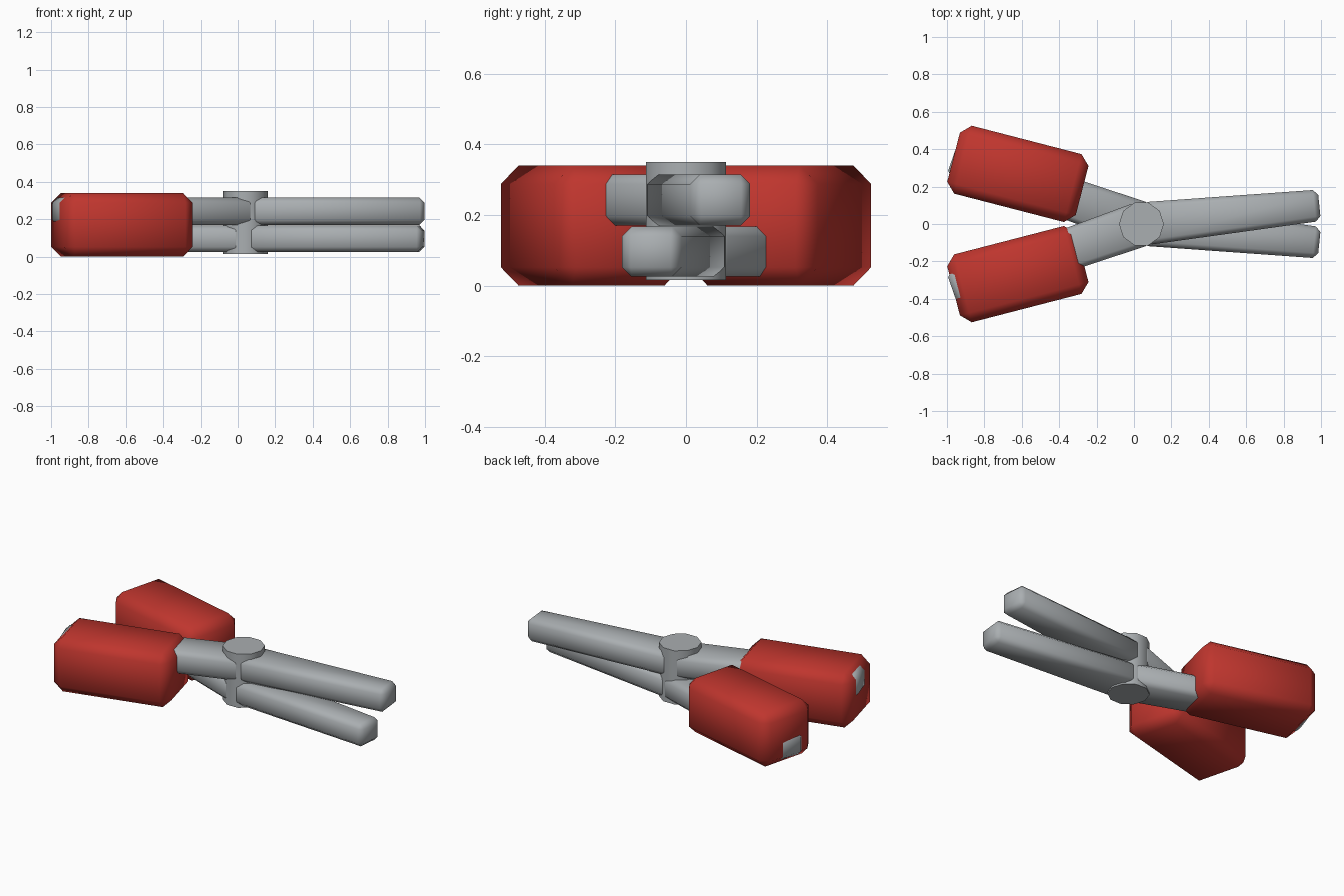
import bpy
from math import radians, cos, sin, pi
from mathutils import Matrix

cube = bpy.data.objects.get("Cube")
if cube:
    bpy.data.objects.remove(cube, do_unlink=True)


def make_material(name, rgb):
    mat = bpy.data.materials.new(name)
    mat.use_nodes = True
    mat.diffuse_color = (*rgb, 1)
    mat.node_tree.nodes["Principled BSDF"].inputs["Base Color"].default_value = (*rgb, 1)
    return mat


STEEL = make_material("steel grey", (0.40, 0.425, 0.44))
GRIP = make_material("grip red", (0.52, 0.036, 0.027))
PIVOT_X = 0.04


def finish(obj, material, angle):
    obj.data.materials.append(material)
    bpy.ops.object.select_all(action='DESELECT')
    obj.select_set(True)
    bpy.context.view_layer.objects.active = obj
    bpy.ops.object.shade_smooth_by_angle(angle=radians(angle))


def bar(name, origin, heading, start, end, widths, z_range, bevel, material):
    """Bevelled box running along a heading, its width tapering from start to end."""
    bpy.ops.mesh.primitive_cube_add(size=1)
    obj = bpy.context.object
    obj.name = name
    for v in obj.data.vertices:
        far = v.co.x > 0
        v.co.x = end if far else start
        v.co.y *= widths[far]
        v.co.z = z_range[v.co.z > 0]
    obj.data.transform(Matrix.Translation((*origin, 0)) @ Matrix.Rotation(radians(heading), 4, 'Z'))
    mod = obj.modifiers.new("edge bevel", 'BEVEL')
    mod.width = bevel
    mod.segments = 1
    mod.limit_method = 'NONE'
    bpy.ops.object.modifier_apply(modifier=mod.name)
    finish(obj, material, 60)


# Two crossing arms: each has a jaw, a handle bar and a padded grip
for label, side, z_range in (("upper", 1, (0.17, 0.315)), ("lower", -1, (0.025, 0.167))):
    pivot = (PIVOT_X, 0)
    bar(label + "_jaw", pivot, 6 * side, 0.02, 0.956, (0.23, 0.168), z_range, 0.027, STEEL)
    bar(label + "_handle_bar", pivot, 180 + 19.3 * side, -0.01, 1.07, (0.24, 0.2),
        z_range, 0.027, STEEL)
    bar(label + "_grip", (-0.621, -0.268 * side), 180 + 14.5 * side, -0.355, 0.355,
        (0.375, 0.375), (0, 0.34), 0.052, GRIP)

# Pivot pin through both arms
bpy.ops.mesh.primitive_cylinder_add(vertices=10, radius=0.12, depth=0.335,
                                    location=(PIVOT_X, 0, 0.1825), rotation=(0, 0, pi / 2))
pin = bpy.context.object
pin.name = "pivot_pin"
finish(pin, STEEL, 40)
